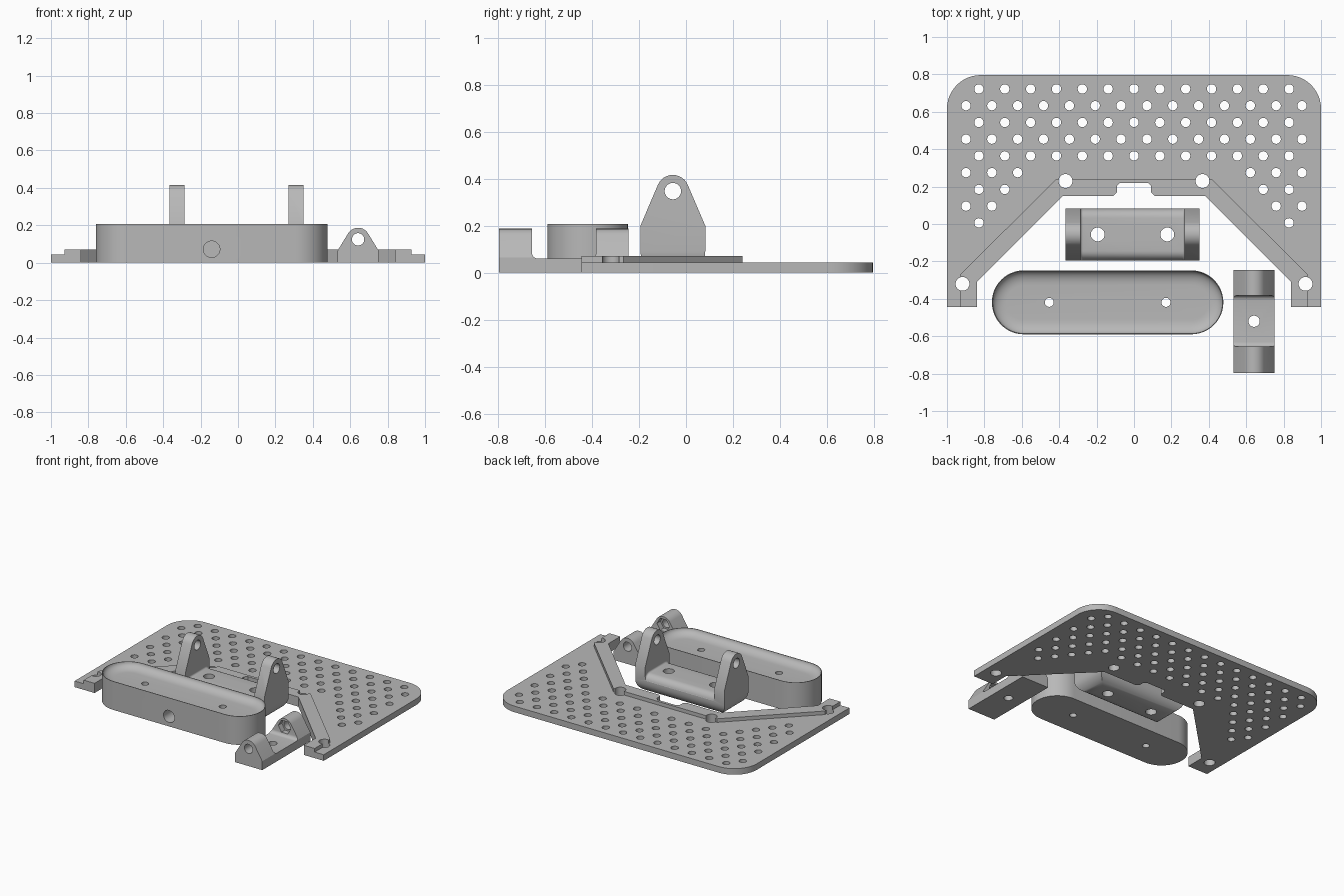
import bpy, bmesh
from math import sin, cos, pi, radians
from mathutils import Vector
from mathutils.geometry import convex_hull_2d

if bpy.data.objects.get("Cube"):
    bpy.data.objects.remove(bpy.data.objects["Cube"])

grey = bpy.data.materials.new("plain_grey")
grey.use_nodes = True
GREY = (0.48, 0.48, 0.48, 1)
grey.diffuse_color = GREY
grey.node_tree.nodes["Principled BSDF"].inputs["Base Color"].default_value = GREY


# ---- helpers ----
def arc(cx, cy, r, a0=0, a1=360, n=32):
    steps = n if a1 - a0 == 360 else n + 1
    angles = [radians(a0 + (a1 - a0) * i / n) for i in range(steps)]
    return [(cx + r * cos(a), cy + r * sin(a)) for a in angles]


def hull(points):
    return [points[i] for i in convex_hull_2d([Vector(p) for p in points])]


def mirrored(half):
    return half + [(-x, y) for x, y in reversed(half)]


def stadium(cx, cy, half, r):
    return arc(cx + half, cy, r, -90, 90, 24) + arc(cx - half, cy, r, 90, 270, 24)


PLACE = {"x": lambda u, v, w: (w, u, v),
         "y": lambda u, v, w: (u, w, v),
         "z": lambda u, v, w: (u, v, w)}


def add_loft(bm, rings, axis="z"):
    """Skin a closed solid through (outline, level) rings."""
    loops = [[bm.verts.new(PLACE[axis](u, v, w)) for u, v in pts] for pts, w in rings]
    n = len(loops[0])
    for a, b in zip(loops, loops[1:]):
        for i in range(n):
            j = (i + 1) % n
            bm.faces.new((a[i], a[j], b[j], b[i]))
    bm.faces.new(list(reversed(loops[0])))
    bm.faces.new(loops[-1])


def make(name, solids, axis="z"):
    bm = bmesh.new()
    for rings in solids:
        add_loft(bm, rings, axis)
    bmesh.ops.recalc_face_normals(bm, faces=bm.faces)
    mesh = bpy.data.meshes.new(name)
    bm.to_mesh(mesh)
    bm.free()
    mesh.materials.append(grey)
    obj = bpy.data.objects.new(name, mesh)
    bpy.context.collection.objects.link(obj)
    return obj


def prism(name, pts, lo, hi, axis="z"):
    return make(name, [[(pts, lo), (pts, hi)]], axis)


def drill(centres, r, lo, hi, axis="z", n=32):
    """Cutter made of one round bar per centre."""
    return make("drill", [[(arc(u, v, r, n=n), lo), (arc(u, v, r, n=n), hi)]
                          for u, v in centres], axis)


def bake(obj):
    dg = bpy.context.evaluated_depsgraph_get()
    mesh = bpy.data.meshes.new_from_object(obj.evaluated_get(dg))
    obj.modifiers.clear()
    obj.data = mesh


def cut(obj, cutter, operation="DIFFERENCE"):
    mod = obj.modifiers.new("cut", "BOOLEAN")
    mod.operation, mod.solver, mod.object = operation, "EXACT", cutter
    bake(obj)
    bpy.data.objects.remove(cutter)


def soften(obj, width):
    mod = obj.modifiers.new("fillet", "BEVEL")
    mod.width, mod.segments = width, 5
    mod.limit_method, mod.angle_limit = "ANGLE", radians(60)
    bake(obj)
    return obj


# ---- perforated plate with a raised rim round its opening ----
FRONT, BACK, SHEET, RIM = -0.445, 0.796, 0.044, 0.07
inner = mirrored([(-0.84, FRONT), (-0.84, -0.31), (-0.38, 0.15), (-0.11, 0.15),
                  (-0.092, 0.168), (-0.092, 0.203), (-0.075, 0.22)])
outer = mirrored([(-0.927, FRONT), (-0.927, -0.267), (-0.415, 0.24)])
corner = 0.18
outline = (inner + [(1, FRONT)]
           + arc(1 - corner, BACK - corner, corner, 0, 90, 12)
           + arc(corner - 1, BACK - corner, corner, 90, 180, 12) + [(-1, FRONT)])
plate = prism("perforated_plate", outline, 0, SHEET)
rim = prism("plate_rim", outer + inner[::-1], SHEET, RIM)

bolts = [(s * x, y) for s in (-1, 1) for x, y in ((0.366, 0.23), (0.917, -0.32))]
for part in (plate, rim):
    cut(part, drill(bolts, 0.037, -0.1, 0.2))

# staggered grid of small holes; front rows keep only their outer columns
pitch, row_gap = 0.1382, 0.0895
first_column = [0, 0, 0, 0, 0, 4.5, 5, 5.5, 6]
vents = []
for row, start in enumerate(first_column):
    shift = 0.5 * (row % 2)
    for k in range(-7, 7):
        col = k + shift
        if start <= abs(col) <= 6.5:
            vents.append((col * pitch, 0.722 - row * row_gap))
cut(plate, drill(vents, 0.025, -0.1, 0.2, n=20))

# ---- saddle bracket: two tall ears on a floor ----
MX, MY, EAR_Z = -0.008, -0.056, 0.347
L, R = MX - 0.358, MX + 0.358
HALF = 0.138
fr = 0.09
side = hull(arc(MY, EAR_Z, 0.069)
            + arc(MY - HALF + fr, fr, fr) + arc(MY + HALF - fr, fr, fr)
            + [(MY - HALF, 0.2), (MY + HALF, 0.2)])
bracket = prism("saddle_bracket", side, L, R, "x")
across = hull(arc(L + fr, fr, fr) + arc(R - fr, fr, fr) + [(L, 0.6), (R, 0.6)])
cut(bracket, prism("trim", across, -0.5, 0.5, "y"), "INTERSECT")

floor, lip = 0.145, 0.05
saddle = ([(MY - 0.3, 0.6), (MY - 0.3, floor - lip)]
          + arc(MY - HALF + lip, floor - lip, lip, 90, 180, 6)[::-1]
          + arc(MY + HALF - lip, floor - lip, lip, 0, 90, 6)[::-1]
          + [(MY + 0.3, floor - lip), (MY + 0.3, 0.6)])
gap = soften(prism("gap", saddle, MX - 0.278, MX + 0.278, "x"), 0.03)
cut(bracket, gap)
cut(bracket, drill([(MY, EAR_Z)], 0.035, -1, 1, "x"))
cut(bracket, drill([(MX - 0.186, MY), (MX + 0.186, MY)], 0.037, -0.1, 0.4))

# ---- long rounded tray with a shallow dish on top ----
TX, TY, TR, TH = -0.141, -0.419, 0.171, 0.207
SPAN = 0.448
tray = prism("rounded_tray", stadium(TX, TY, SPAN, TR), 0, TH)
edge = TR - 0.004
rings = [(stadium(TX, TY, SPAN, edge), TH + 0.1)]
for i in range(9):
    a = i / 8 * pi / 2
    rings.append((stadium(TX, TY, SPAN, edge - 0.075 * (1 - cos(a))),
                  TH - 0.045 * sin(a)))
cut(tray, make("dish", [rings]))
cut(tray, drill([(TX - 0.312, TY), (TX + 0.312, TY)], 0.024, -0.1, 0.4))
cut(tray, drill([(TX, 0.072)], 0.044, TY - 0.3, TY - 0.03, "y"))

# ---- small clip: two low ears on a base ----
CX, EAR = 0.642, 0.125
Y0, Y1, GAP0, GAP1 = -0.796, -0.245, -0.656, -0.383
ear = hull(arc(CX, EAR, 0.062)
           + [(CX + s * 0.11, z) for s in (-1, 1) for z in (0, 0.064)])
clip = prism("small_clip", ear, Y0, Y1, "y")
slot = [(GAP0, 0.06), (GAP1, 0.06), (GAP1, 0.4), (GAP0, 0.4)]
cut(clip, soften(prism("slot", slot, CX - 0.3, CX + 0.3, "x"), 0.025))
cut(clip, drill([(CX, EAR)], 0.033, -1, 0, "y"))
cut(clip, drill([(CX, EAR)], 0.05, GAP0 - 0.04, GAP1 + 0.04, "y", n=6))
cut(clip, drill([(CX, -0.52)], 0.03, -0.1, 0.3))

# ---- smooth the curved walls, keep edges crisp ----
for obj in (plate, rim, bracket, tray, clip):
    bpy.ops.object.select_all(action="DESELECT")
    obj.select_set(True)
    bpy.context.view_layer.objects.active = obj
    bpy.ops.object.shade_smooth_by_angle(angle=radians(30))
